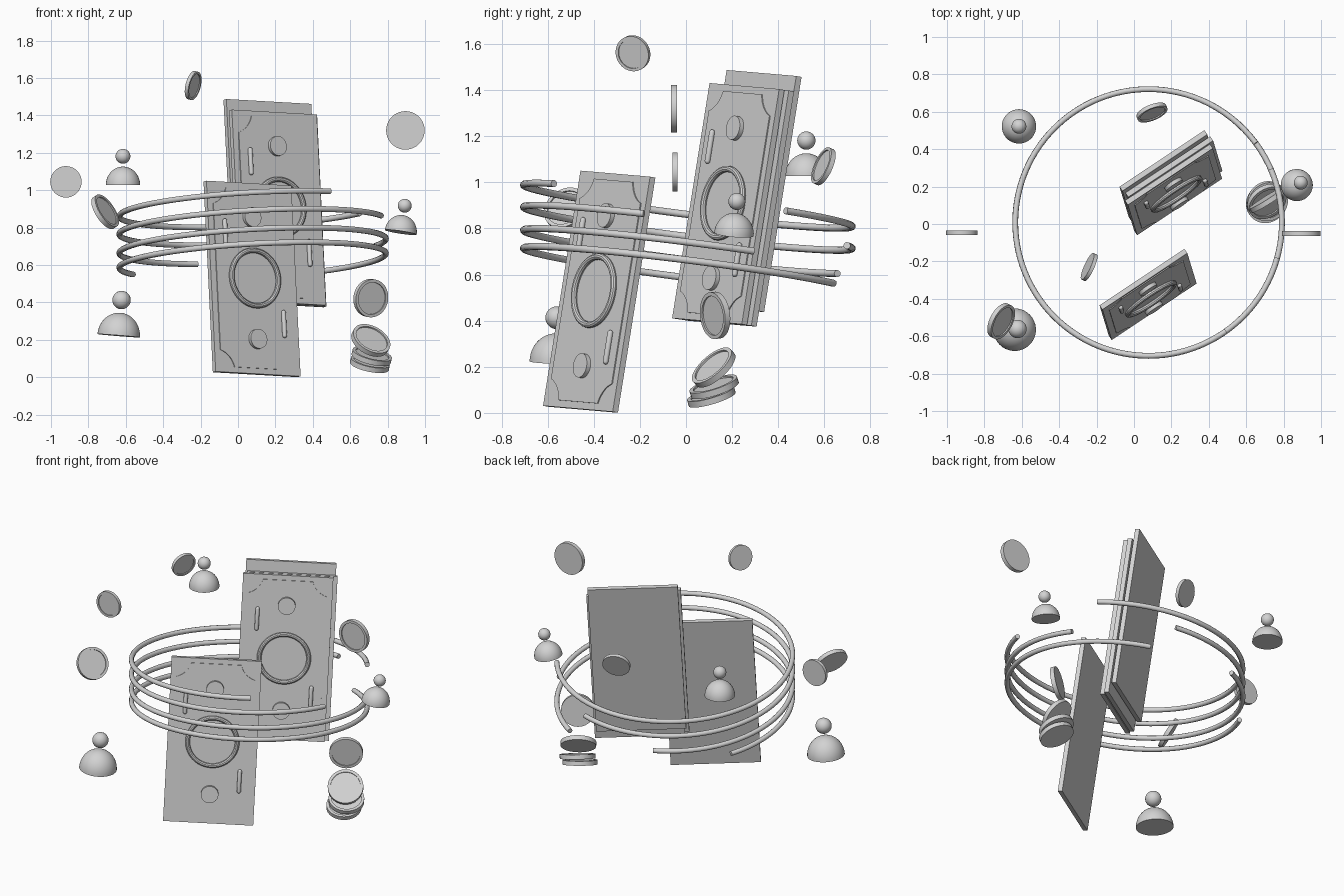
import bpy, bmesh
from math import sin, cos, pi, radians, acos, asin, sqrt
from mathutils import Matrix, Vector

if "Cube" in bpy.data.objects:
    bpy.data.objects.remove(bpy.data.objects["Cube"])

grey = bpy.data.materials.new("soft_grey")
grey.diffuse_color = (0.65, 0.65, 0.65, 1)
grey.use_nodes = True
grey.node_tree.nodes["Principled BSDF"].inputs["Base Color"].default_value = grey.diffuse_color


def add(name, bm, matrix):
    bmesh.ops.remove_doubles(bm, verts=bm.verts, dist=1e-5)
    bmesh.ops.recalc_face_normals(bm, faces=bm.faces)
    me = bpy.data.meshes.new(name)
    bm.to_mesh(me)
    bm.free()
    me.materials.append(grey)
    ob = bpy.data.objects.new(name, me)
    bpy.context.collection.objects.link(ob)
    ob.matrix_world = matrix
    return ob


def lathe(name, profile, matrix, steps=40, closed=False):
    """Spin (radius, height) points around local z."""
    bm = bmesh.new()
    vs = [bm.verts.new((r, 0, z)) for r, z in profile]
    pairs = list(zip(vs, vs[1:])) + ([(vs[-1], vs[0])] if closed else [])
    edges = [bm.edges.new(p) for p in pairs]
    bmesh.ops.spin(bm, geom=vs + edges, axis=(0, 0, 1), cent=(0, 0, 0),
                   angle=2 * pi, steps=steps, use_merge=True)
    return add(name, bm, matrix)


def prism(name, outline, z0, z1, matrix):
    """Extrude a flat outline from z0 to z1."""
    bm = bmesh.new()
    f = bm.faces.new([bm.verts.new((x, y, z0)) for x, y in outline])
    ext = bmesh.ops.extrude_face_region(bm, geom=[f])
    top = [v for v in ext["geom"] if isinstance(v, bmesh.types.BMVert)]
    bmesh.ops.translate(bm, verts=top, vec=(0, 0, z1 - z0))
    return add(name, bm, matrix)


def facing(loc, n):
    """Frame at loc with local z along n."""
    return Matrix.Translation(loc) @ Vector(n).to_track_quat('Z', 'Y').to_matrix().to_4x4()


# ---- banknotes ----
HW, HH, THICK = 0.273, 0.517, 0.028
V = Vector((-0.048, 0.157, 0.986)).normalized()
U = Vector((0.831, 0.553, -0.046))
U = (U - V * U.dot(V)).normalized()
N = U.cross(V)
SLAB = [(-HW, -HH), (HW, -HH), (HW, HH), (-HW, HH)]


def scalloped(mx=0.035, my=0.03, r=0.125):
    a0, a1 = pi + acos(mx / r), pi + asin(my / r)
    arc = []
    for i in range(11):
        a = a0 + (a1 - a0) * i / 10
        arc.append((HW + r * cos(a), HH + r * sin(a)))
    left = [(-x, y) for x, y in reversed(arc)]
    upper = arc + left
    return upper + [(-x, -y) for x, y in upper]


def note_frame(center):
    m = Matrix((U, V, N)).transposed().to_4x4()
    return Matrix.Translation(center) @ m


def detailed_note(name, center):
    m = note_frame(center)
    prism(name + "_slab", SLAB, -THICK, 0, m)
    prism(name + "_panel", scalloped(), -0.004, 0.005, m)
    # raised ring in the middle
    ring = [(0.15 + 0.014 * cos(i * pi / 5), 0.014 * sin(i * pi / 5)) for i in range(10)]
    lathe(name + "_ring", ring, m @ Matrix.Translation((0, 0, 0.015)), 48, True)
    # discs and rods, placed with half-turn symmetry
    rod = [(0.0125 * cos(a), s * 0.0625 + 0.0125 * sin(a))
           for s in (-1, 1) for a in [(i / 4 * pi / 2) - (pi / 2 if s < 0 else 0) for i in range(5)]]
    for s, tag in ((1, "upper"), (-1, "lower")):
        disc = [(0, 0), (0.053, 0), (0.053, 0.025), (0, 0.025)]
        lathe(f"{name}_{tag}_disc", disc, m @ Matrix.Translation((0, s * 0.33, 0)), 32)
        lathe(f"{name}_{tag}_rod", rod,
              m @ Matrix.Translation((-s * 0.175, s * 0.24, 0.012)) @ Matrix.Rotation(-pi / 2, 4, 'X'), 16)


front_note = Vector((0.083, -0.388, 0.528))
rear_note = Vector((0.219, 0.172, 0.908))
detailed_note("front_note", front_note)
detailed_note("rear_note", rear_note)
prism("rear_note_middle_slab", SLAB, -THICK, 0, note_frame(rear_note + U * 0.025 - N * 0.034))
prism("rear_note_back_slab", SLAB, -THICK, 0,
      note_frame(rear_note + U * 0.014 + V * 0.069 - N * 0.068))

# ---- tilted open rings around the notes ----
for k, level in enumerate((0.896, 0.80, 0.699, 0.621)):
    cu = bpy.data.curves.new("orbit_ring", 'CURVE')
    cu.dimensions = '3D'
    cu.bevel_depth = 0.0155
    cu.bevel_resolution = 3
    cu.use_fill_caps = True
    cu.materials.append(grey)
    sp = cu.splines.new('POLY')
    count = 73
    sp.points.add(count - 1)
    for i in range(count):
        a = radians(-54.5 + 39 * k - 269 * i / (count - 1))
        x, y = 0.078 + 0.713 * cos(a), 0.008 + 0.713 * sin(a)
        sp.points[i].co = (x, y, level - 0.126 * y + 0.054 * x, 1)
    sp.use_smooth = True
    bpy.context.collection.objects.link(bpy.data.objects.new(f"orbit_ring_{k + 1}", cu))

# ---- coins: centre, facing, radius ----
COINS = [
    ((-0.24, -0.23, 1.56), (0.88, -0.40, -0.22), 0.078),
    ((-0.92, -0.047, 1.045), (0, -1, 0), 0.084),
    ((0.895, -0.052, 1.32), (0, -1, 0), 0.103),
    ((-0.71, -0.52, 0.885), (0.76, -0.40, 0.50), 0.10),
    ((0.71, 0.126, 0.423), (0.53, -0.84, -0.10), 0.102),
    ((0.71, 0.12, 0.197), (0.39, -0.60, 0.69), 0.108),
    ((0.715, 0.122, 0.113), (0.23, -0.30, 0.93), 0.108),
    ((0.705, 0.11, 0.072), (0.20, -0.28, 0.94), 0.106),
    ((0.096, 0.596, 1.07), (0.35, -0.85, 0.38), 0.085),
]
for i, (loc, n, r) in enumerate(COINS):
    t = r * 0.13
    # raised rim on the facing side, flat back
    prof = [(0, -t), (r, -t), (r, t), (0.84 * r, t), (0.84 * r, 0.45 * t), (0, 0.45 * t)]
    lathe(f"coin_{i + 1}", prof, facing(loc, n), 40)

# ---- dome-and-ball figures: base centre, up axis, radius ----
FIGURES = [
    ((-0.615, 0.522, 1.027), (0, 0, 1), 0.092),
    ((-0.638, -0.565, 0.222), (0.08, 0.02, 1), 0.114),
    ((0.87, 0.208, 0.775), (0.15, 0.09, 1), 0.086),
]
for i, (loc, axis, r) in enumerate(FIGURES):
    m = facing(loc, axis)
    dome = [(0, 0)] + [(r * cos(a), 1.08 * r * sin(a)) for a in [j * pi / 24 for j in range(13)]]
    dome[-1] = (0, 1.08 * r)
    lathe(f"figure_{i + 1}_body", dome, m, 36)
    hr = 0.43 * r
    ball = [(hr * sin(j * pi / 16), -hr * cos(j * pi / 16)) for j in range(17)]
    lathe(f"figure_{i + 1}_head", ball, m @ Matrix.Translation((0, 0, 1.68 * r)), 28)

# smooth round parts, keep edges sharp
for ob in bpy.data.objects:
    if ob.type == 'MESH':
        ob.select_set(True)
        bpy.context.view_layer.objects.active = ob
bpy.ops.object.shade_smooth_by_angle(angle=radians(30))
